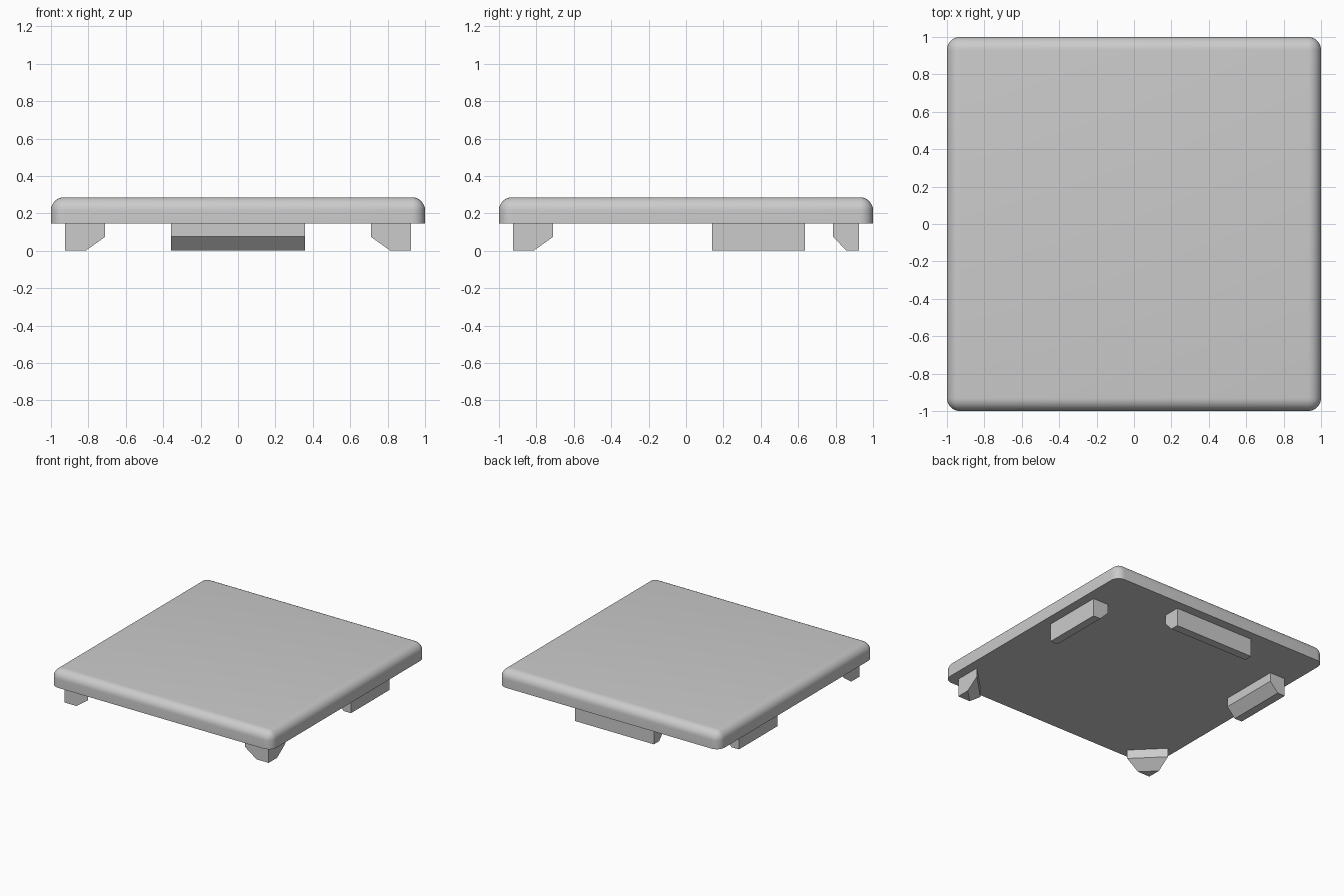
import bpy
import bmesh
import math

if "Cube" in bpy.data.objects:
    bpy.data.objects.remove(bpy.data.objects["Cube"], do_unlink=True)

grey = bpy.data.materials.new("plain grey")
grey.use_nodes = True
colour = (0.6, 0.6, 0.6, 1)
grey.diffuse_color = colour
grey.node_tree.nodes["Principled BSDF"].inputs["Base Color"].default_value = colour

UNDERSIDE, SHOULDER, TOP = 0.147, 0.075, 0.286
OUTER = 0.925


def add_object(name, bm):
    bmesh.ops.recalc_face_normals(bm, faces=bm.faces)
    mesh = bpy.data.meshes.new(name)
    bm.to_mesh(mesh)
    bm.free()
    mesh.materials.append(grey)
    obj = bpy.data.objects.new(name, mesh)
    bpy.context.collection.objects.link(obj)
    return obj


def peg(name, upper, lower, mirror=1):
    """Straight from the underside to the shoulder, then tapering to the floor."""
    bm = bmesh.new()
    rings = []
    for outline, z in ((upper, UNDERSIDE), (upper, SHOULDER), (lower, 0)):
        rings.append([bm.verts.new((x * mirror, y, z)) for x, y in outline])
    n = len(upper)
    for a, b in zip(rings, rings[1:]):
        for i in range(n):
            j = (i + 1) % n
            bm.faces.new((a[i], a[j], b[j], b[i]))
    bm.faces.new(rings[0])
    bm.faces.new(rings[-1])
    return add_object(name, bm)


def rectangle(x0, x1, y0, y1):
    return [(x0, y0), (x1, y0), (x1, y1), (x0, y1)]


def corner(inner):
    return [(OUTER, -OUTER), (OUTER, -inner), (inner, -OUTER)]


# Plate with rounded upright corners and rounded top rim
bm = bmesh.new()
bmesh.ops.create_cube(bm, size=1)
for v in bm.verts:
    v.co = (v.co.x * 2, v.co.y * 2, TOP if v.co.z > 0 else UNDERSIDE)
rim = [e for e in bm.edges if any(v.co.z > UNDERSIDE + 0.01 for v in e.verts)]
bmesh.ops.bevel(bm, geom=rim, offset=0.07, segments=8, profile=0.5, affect='EDGES')
plate = add_object("plate", bm)
bpy.context.view_layer.objects.active = plate
plate.select_set(True)
bpy.ops.object.shade_smooth_by_angle(angle=math.radians(30))

# Triangular front feet and side rails, mirrored left and right
for side, mirror in (("left", 1), ("right", -1)):
    peg("front_foot_" + side, corner(0.71), corner(0.815), mirror)
    peg("side_rail_" + side, rectangle(0.786, OUTER, 0.14, 0.636),
        rectangle(0.858, OUTER, 0.14, 0.636), mirror)

# Back rail, chamfered towards the centre
peg("back_rail", rectangle(-0.357, 0.357, 0.786, OUTER),
    rectangle(-0.357, 0.357, 0.858, OUTER))
